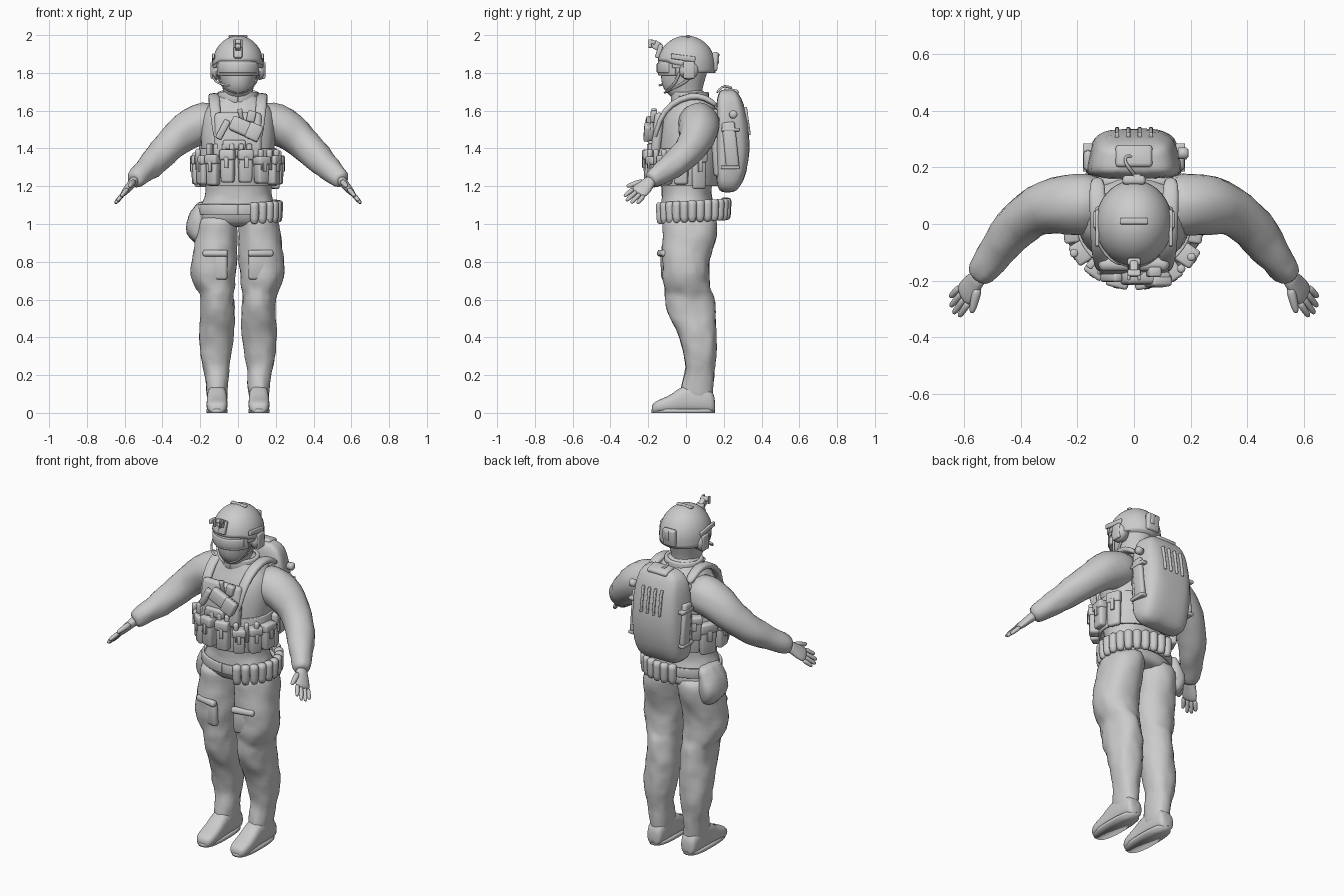
import bpy, bmesh, math
from math import sin, cos, pi, radians
from mathutils import Vector, Euler

folds = bpy.data.textures.new("cloth_folds", 'CLOUDS')
folds.noise_scale = 0.07


def spow(v, e):
    return math.copysign(abs(v) ** e, v)


def finish(name, bm, sub=0, disp=0.0, bevel=0.0):
    bmesh.ops.recalc_face_normals(bm, faces=bm.faces[:])
    me = bpy.data.meshes.new(name)
    bm.to_mesh(me)
    bm.free()
    me.shade_smooth()
    ob = bpy.data.objects.new(name, me)
    bpy.context.collection.objects.link(ob)
    if bevel:
        m = ob.modifiers.new("bevel", 'BEVEL')
        m.width, m.segments = bevel, 2
    if sub:
        m = ob.modifiers.new("sub", 'SUBSURF')
        m.levels = m.render_levels = sub
    if disp:
        m = ob.modifiers.new("folds", 'DISPLACE')
        m.texture, m.strength, m.mid_level = folds, disp, 0.5
    return ob


def skin(name, rings, sub=1, disp=0.0, bevel=0.0):
    """Surface through a list of equal-length rings, capped at both ends."""
    bm = bmesh.new()
    vs = [[bm.verts.new(p) for p in r] for r in rings]
    n = len(vs[0])
    for a, b in zip(vs, vs[1:]):
        for i in range(n):
            bm.faces.new((a[i], a[(i + 1) % n], b[(i + 1) % n], b[i]))
    bm.faces.new(vs[0])
    bm.faces.new(vs[-1])
    return finish(name, bm, sub, disp, bevel)


def oval(z, x0, x1, y0, y1, e=1.0, n=20):
    cx, cy, rx, ry = (x0 + x1) / 2, (y0 + y1) / 2, (x1 - x0) / 2, (y1 - y0) / 2
    return [(cx + rx * spow(cos(2 * pi * i / n), e), cy + ry * spow(sin(2 * pi * i / n), e), z) for i in range(n)]


def sweep(name, pts, s=1, hint=(0, 0, 1), n=12, sub=1, disp=0.0, e=1.0):
    """Tube through (x, y, z, ra, rb); ra lies along hint. s mirrors x."""
    P = [Vector(p[:3]) for p in pts]
    rings = []
    for i, p in enumerate(P):
        t = (P[min(i + 1, len(P) - 1)] - P[max(i - 1, 0)]).normalized()
        a = Vector(hint)
        a = (a - t * a.dot(t)).normalized()
        b = t.cross(a)
        ring = [p + a * pts[i][3] * spow(cos(2 * pi * k / n), e) + b * pts[i][-1] * spow(sin(2 * pi * k / n), e) for k in range(n)]
        rings.append([(s * v.x, v.y, v.z) for v in ring])
    return skin(name, rings, sub, disp)


def box(name, loc, size, rot=(0, 0, 0), bevel=0.008, taper=1.0):
    bm = bmesh.new()
    bmesh.ops.create_cube(bm, size=1)
    m = Euler([radians(r) for r in rot]).to_matrix()
    for v in bm.verts:
        k = taper if v.co.z < 0 else 1
        v.co = m @ Vector((v.co.x * size[0] * k, v.co.y * size[1] * k, v.co.z * size[2])) + Vector(loc)
    return finish(name, bm, 0, 0, min(bevel, min(size) * 0.4))


def lathe(name, profile, loc, rot=(0, 0, 0), n=14):
    m = Euler([radians(r) for r in rot]).to_matrix()
    return skin(name, [[m @ Vector((r * cos(2 * pi * i / n), r * sin(2 * pi * i / n), z)) + Vector(loc)
                        for i in range(n)] for r, z in profile], 0)


def band(name, rx, ry, cy, z0, z1, a0, a1, t=0.012, n=24, bevel=0.004):
    """Curved strip around the body; angle 0 is the front, 90 is +x."""
    rings = []
    for i in range(n + 1):
        a = radians(a0 + (a1 - a0) * i / n)
        q = [(k, z) for k, z in ((0, z0), (t, z0), (t, z1), (0, z1))]
        rings.append([((rx + k) * sin(a), cy - (ry + k) * cos(a), z) for k, z in q])
    return skin(name, rings, 0, 0, bevel)


def pouch(name, ang, z, w, h, d, tilt=0, rx=0.195, ry=0.165):
    a = radians(ang)
    def at(k):
        return ((rx + k) * sin(a), -(ry + k) * cos(a))
    box(name, (*at(d / 2), z), (w, d, h), (tilt, 0, ang), 0.012, 0.9)
    box(name + "_flap", (*at(d / 2 + 0.004), z + h * 0.36), (w * 1.06, d * 1.1, h * 0.32), (tilt, 0, ang), 0.01)
    box(name + "_tab", (*at(d + 0.003), z + h * 0.12), (w * 0.3, 0.012, h * 0.35), (tilt, 0, ang), 0.003)


# torso and jacket
skin("torso", [oval(z, -r, r, a, b, 0.9) for z, r, a, b in (
    (0.98, .19, -.085, .15), (1.01, .212, -.12, .165), (1.06, .212, -.137, .16), (1.11, .195, -.137, .145), (1.14, .18, -.13, .135),
    (1.18, .173, -.13, .135), (1.26, .185, -.145, .15), (1.36, .195, -.155, .165), (1.46, .2, -.15, .175),
    (1.55, .205, -.13, .175), (1.62, .178, -.095, .165), (1.665, .118, -.07, .12), (1.72, .075, -.06, .09))], 1, 0.016)
band("collar", .086, .079, .02, 1.64, 1.70, 0, 360, .022, 28, .008)

# plate carrier panels and cummerbund
band("cummerbund", .19, .16, 0, 1.2, 1.4, -180, 180, .014, 36)
box("chest_plate", (0, -.152, 1.47), (.25, .05, .24), (-6, 0, 0), .02)
box("back_plate", (0, .16, 1.43), (.28, .05, .36), (4, 0, 0), .02)

# limbs, mirrored by side
for s, side in ((1, "right"), (-1, "left")):
    legs = [oval(z, *sorted((s * a, s * b)), c, d, .92) for z, a, b, c, d in (
        (1.05, .0, .2, -.125, .155), (1.0, 0, .217, -.128, .167), (.94, 0, .228, -.122, .17), (.87, .002, .236, -.13, .142),
        (.81, .004, .247, -.128, .126), (.75, .008, .252, -.127, .122), (.7, .01, .245, -.123, .124), (.655, .016, .22, -.112, .132),
        (.63, .022, .2, -.113, .143), (.59, .02, .198, -.115, .152), (.53, .016, .198, -.1, .157), (.48, .016, .203, -.073, .161),
        (.42, .02, .206, -.045, .164), (.36, .026, .206, -.024, .165), (.29, .038, .2, -.006, .16), (.24, .046, .186, -.004, .152),
        (.19, .05, .175, -.012, .146), (.12, .054, .168, -.033, .145), (.03, .058, .162, -.03, .15))]
    skin(side + "_trouser_leg", legs, 1, 0.018)
    # boot
    skin(side + "_boot", [[(s * .111 + w * spow(cos(k * pi / 8), .75), y, h / 2 + h / 2 * spow(sin(k * pi / 8), .7))
                           for k in range(16)] for y, w, h in (
        (.155, .035, .07), (.14, .05, .13), (.06, .055, .15), (-.02, .054, .15), (-.07, .056, .1),
        (-.13, .058, .075), (-.165, .05, .06), (-.182, .03, .04))])
    outline = [(s * .111 + .056 * spow(cos(k * pi / 12), .7), -.015 + .168 * spow(sin(k * pi / 12), .8)) for k in range(24)]
    skin(side + "_sole", [[(x, y, z) for x, y in outline] for z in (0, .02)], 0)
    # thigh pocket
    box(side + "_thigh_pocket", (s * .12, -.106, .775), (.13, .035, .14), (3, 0, s * 12), .015)
    box(side + "_pocket_flap", (s * .12, -.124, .845), (.135, .036, .035), (-10, 0, s * 12), .012)
    # sleeve
    sweep(side + "_sleeve", [(.1, .065, 1.54, .1), (.17, .07, 1.54, .113), (.24, .07, 1.515, .11), (.31, .06, 1.465, .098),
          (.37, .034, 1.408, .085), (.425, -.018, 1.35, .079), (.465, -.075, 1.306, .071), (.505, -.125, 1.272, .061),
          (.545, -.178, 1.238, .052), (.555, -.192, 1.23, .034)], s, n=16, disp=.016)
    # gloved hand
    W, D = Vector((.42, .76, -.5)).normalized(), Vector((.085, -.105, -.1)).normalized()
    wrist = Vector((.542, -.178, 1.237))
    sweep(side + "_palm", [(*(wrist + D * k), a, b) for k, a, b in
          ((0, .034, .03), (.035, .036, .025), (.07, .048, .022), (.11, .049, .019), (.13, .042, .012))], s, tuple(W))
    for i, L in enumerate((.075, .092, .088, .068)):
        p = wrist + D * .112 + W * (i - 1.5) * .024
        dr = (D + W * (i - 1.5) * .06).normalized()
        sweep(f"{side}_finger_{i + 1}", [(*(p + dr * L * k), r) for k, r in ((0, .0145), (.5, .013), (.9, .0115), (1, .006))],
              s, tuple(W), 8)
    p = wrist + D * .04 - W * .025
    dr = (D * .85 - W * .5).normalized()
    sweep(side + "_thumb", [(*(p + dr * k), r) for k, r in ((0, .02), (.045, .017), (.085, .014), (.1, .007))], s, tuple(W), 8)
    # shoulder strap
    sweep(side + "_shoulder_strap", [(.105, -.165, 1.44, .026, .012), (.115, -.145, 1.55, .028, .014), (.125, -.08, 1.64, .03, .018),
          (.125, .02, 1.68, .032, .02), (.13, .1, 1.675, .03, .018), (.13, .17, 1.62, .026, .014)], s, (1, 0, 0), 10, e=.7)
    # headset, chin strap and rail
    lathe(side + "_ear_cup", [(.048, -.03), (.052, 0), (.046, .018), (.025, .026)], (s * .117, .015, 1.815), (0, s * 90, 0))
    box(side + "_ear_cup_cover", (s * .137, .015, 1.815), (.016, .06, .09), (0, 0, 0), .008)
    box(side + "_helmet_rail", (s * .13, -.015, 1.88), (.014, .13, .028), (-8, 0, 0), .005)
    for j, y in enumerate((-.03, .06)):
        sweep(f"{side}_chin_strap_{j}", [(.118, y, 1.82, .009, .005), (.1, y * .6 - .035, 1.745, .009, .005),
              (.06, -.1, 1.705, .009, .005), (0, -.116, 1.69, .009, .005)], s, (0, 1, 0), 8)
    # pack side pocket and compression straps
    box(side + "_pack_pocket", (s * .163, .235, 1.42), (.03, .07, .24), (6, 0, 0), .014)
    for z in (1.3, 1.5):
        box(f"{side}_pack_strap", (s * .164, .235, z), (.034, .1, .018), (0, 0, 0), .004)

# head and balaclava
skin("head", [oval(z, -r, r, a, b) for z, r, a, b in (
    (1.62, .08, -.05, .1), (1.67, .076, -.07, .088), (1.7, .077, -.112, .085), (1.74, .09, -.131, .095),
    (1.79, .101, -.135, .11), (1.84, .112, -.132, .125), (1.89, .11, -.12, .12), (1.93, .06, -.06, .06))])

# goggles
band("goggle_frame", .098, .118, -.005, 1.785, 1.868, -68, 68, .026, 20, .008)
band("goggle_lens", .104, .126, -.005, 1.8, 1.853, -55, 55, .024, 20, .006)
band("goggle_strap", .127, .141, 0, 1.825, 1.85, 60, 300, .008)

# helmet shell, cut high over the face and low over ears and nape
rings = []
N = 40
for j in range(1, 15):
    ring = []
    for i in range(N):
        t = 2 * pi * i / N
        f = max(0, -sin(t))
        low = 1.80 + .064 * min(1, f * 1.5) + .03 * max(0, 1 - abs(sin(t) + .05) * 2.2)
        p = j / 14 * math.acos(max(-1, (low - 1.84) / .157))
        k = sin(min(p, pi / 2))
        ring.append((.136 * k * cos(t), .002 + .153 * k * sin(t), 1.84 + .157 * cos(p)))
    rings.append(ring)
skin("helmet_shell", rings, 0)
box("helmet_crest", (0, .01, 1.994), (.1, .022, .012), (0, 0, 0), .004)
box("rear_battery", (0, .153, 1.86), (.08, .032, .1), (-4, 0, 0), .01)
box("rear_battery_cap", (.01, .166, 1.875), (.03, .018, .06), (-4, 0, 0), .006)

# night-vision mount
box("mount_plate", (0, -.142, 1.915), (.045, .025, .075), (-18, 0, 0), .006)
box("mount_arm", (0, -.156, 1.945), (.028, .04, .045), (-30, 0, 0), .006)
box("mount_hinge", (0, -.174, 1.963), (.045, .025, .022), (-20, 0, 0), .005)
for x in (-.018, .018):
    box("mount_prong", (x, -.19, 1.955), (.01, .018, .045), (0, 0, 0), .003)

# headset microphone
sweep("microphone_boom", [(-.135, -.02, 1.79, .006), (-.125, -.08, 1.755, .006), (-.08, -.132, 1.735, .006), (-.04, -.142, 1.735, .009)], n=8)

# vest pouches around the front and sides
for i, (a, w, h, d) in enumerate(((-84, .09, .15, .05), (-58, .075, .15, .05), (-36, .07, .16, .055), (-14, .075, .17, .06), (10, .075, .17, .06),
                                  (33, .07, .14, .065), (56, .07, .15, .06), (82, .08, .15, .045), (112, .08, .2, .035), (-115, .1, .18, .045))):
    pouch(f"vest_pouch_{i + 1}", a, 1.285 + (.02 if abs(a) < 20 else 0), w, h, d)
for i, a in enumerate((-42, -30, -18, -8, 4, 15)):
    t = radians(a)
    box(f"magazine_{i + 1}", (.225 * sin(t), -.19 * cos(t), 1.395), (.025, .035, .06), (0, 0, a), .006)
for i, a in enumerate((30, 44, 58, -62)):
    t = radians(a)
    lathe(f"tube_tool_{i + 1}", [(.013, -.06), (.015, .03), (.015, .045), (.008, .05)], (.24 * sin(t), -.22 * cos(t), 1.345))
pouch("rear_left_pouch", -137, 1.36, .09, .14, .05, 0, .2, .18)

# chest holster with grip, radio and small pouches
box("chest_holster", (.04, -.192, 1.505), (.17, .045, .08), (-4, 24, 0), .014)
box("holster_flap", (.085, -.205, 1.487), (.075, .035, .088), (-4, 24, 0), .01)
box("holster_grip", (-.08, -.19, 1.5), (.035, .03, .11), (0, 28, 0), .008)
box("chest_radio", (.07, -.17, 1.57), (.045, .035, .06), (0, 12, 0), .008)
box("admin_pouch", (-.02, -.178, 1.42), (.12, .045, .05), (0, 0, 0), .01)
lathe("chest_torch", [(.011, -.05), (.011, .01), (.014, .02), (.014, .035)], (.015, -.17, 1.575), (0, -12, 0))

# belt and row of shells around the right side and back
band("belt", .203, .15, .012, 1.05, 1.105, 0, 360, .016, 36)
for i in range(14):
    a = radians(24 + i * 13.2)
    lift = .025 * i / 13
    lathe(f"belt_shell_{i + 1}", [(.008, -.06), (.018, -.053), (.023, -.03), (.025, .03), (.024, .046), (.015, .055)],
          (.213 * sin(a), .033 - .183 * cos(a), 1.06 + lift), (0, 0, 0))

# dump bag on the left hip
skin("hip_bag", [oval(z, -.2 - r, -.15, .045 - w, .045 + w, .9) for z, r, w in (
    (.89, .02, .05), (.92, .06, .09), (.98, .082, .105), (1.04, .066, .1), (1.09, .03, .09), (1.12, .01, .08))], 1, .016)

# backpack, narrower towards its rear face
skin("backpack", [[(x * (1.07 - .27 * max(0, (y - .18) / .16)), y, z) for x, y, z in oval(z, -r, r, a, b, .5, 24)]
                  for z, r, a, b in ((1.165, .1, .19, .25), (1.19, .15, .165, .285), (1.27, .168, .155, .322), (1.4, .172, .155, .342),
                                     (1.54, .165, .155, .328), (1.64, .15, .16, .305), (1.69, .125, .17, .28), (1.715, .08, .185, .255))], 1, .008)
for i in range(4):
    box(f"pack_webbing_{i + 1}", (-.06 + i * .04, .322, 1.545), (.014, .022, .15), (8, 0, 0), .004)
box("pack_top_flap", (0, .24, 1.702), (.13, .08, .03), (-12, 0, 0), .012)
sweep("drink_hose", [(.01, .16, 1.69, .007), (-.01, .19, 1.73, .007), (-.035, .22, 1.73, .007), (-.03, .245, 1.72, .007),
                     (0, .235, 1.71, .007)], hint=(.3, .1, 1), n=8)
lathe("pack_side_buckle", [(.02, -.02), (.022, .01), (.012, .018)], (.175, .25, 1.58), (0, 90, 0))
